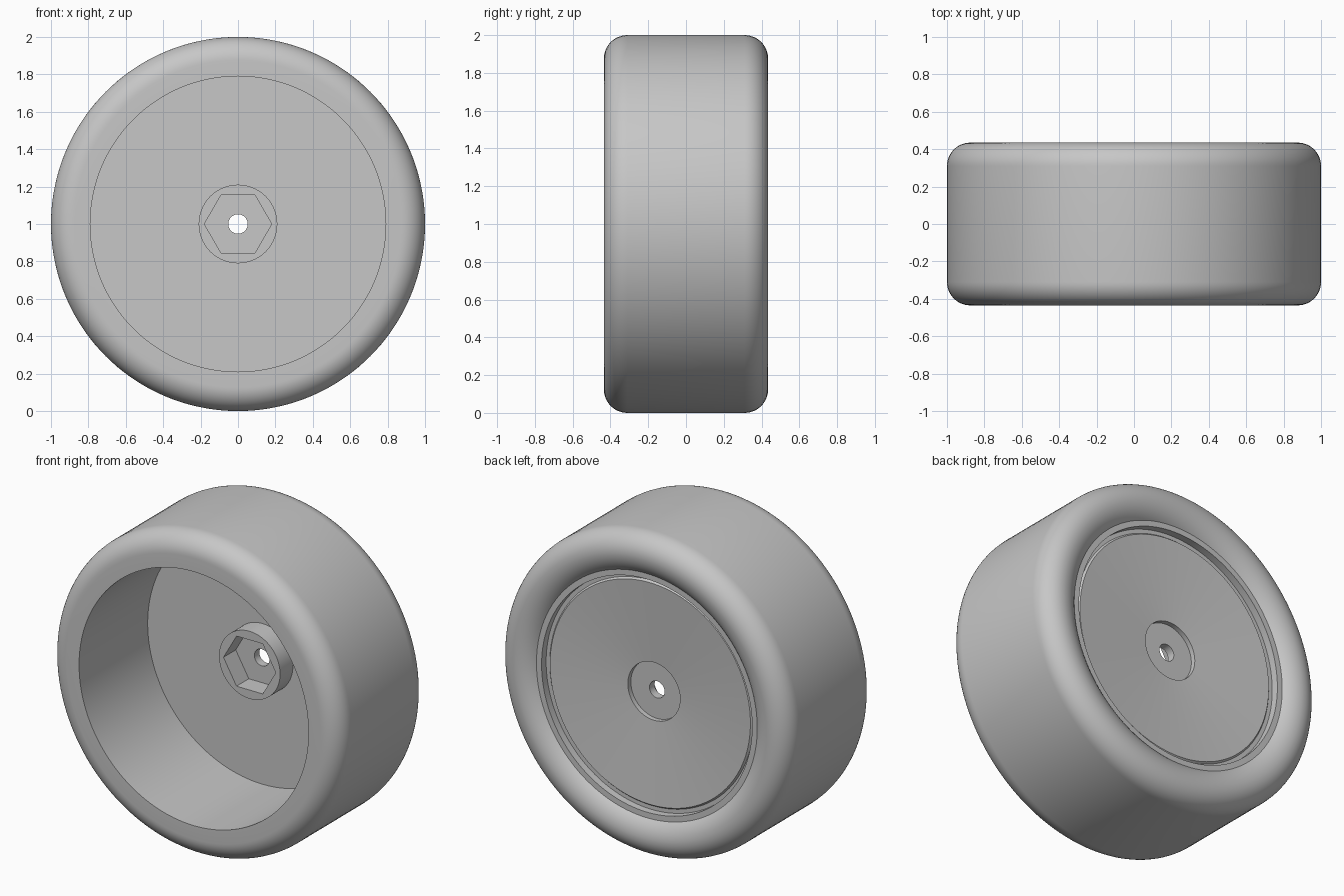
import bpy
import bmesh
import math

SEGMENTS = 144
AXLE_HEIGHT = 1.0

if "Cube" in bpy.data.objects:
    bpy.data.objects.remove(bpy.data.objects["Cube"], do_unlink=True)

grey = bpy.data.materials.new("plain grey")
grey.use_nodes = True
colour = (0.57, 0.57, 0.57, 1)
grey.diffuse_color = colour
grey.node_tree.nodes["Principled BSDF"].inputs["Base Color"].default_value = colour


def arc(r, y, radius, start, end, steps=12):
    """Profile points on a circular arc, angles in degrees from the radial axis."""
    points = []
    for i in range(steps + 1):
        a = math.radians(start + (end - start) * i / steps)
        points.append((r + radius * math.cos(a), y + radius * math.sin(a)))
    return points


def ring_radius(r, angle, hexagonal):
    """Constant for round rings, straight-sided for hexagonal ones."""
    if not hexagonal:
        return r
    corner = math.radians(30)
    return r * math.cos(corner) / math.cos(angle % (2 * corner) - corner)


def lathe(name, profile):
    """Loft rings about the y axis; profile points are (radius, y[, hexagonal])."""
    bm = bmesh.new()
    rings = []
    for r, y, *hexagonal in profile:
        ring = []
        for j in range(SEGMENTS):
            a = math.tau * j / SEGMENTS
            rr = ring_radius(r, a, bool(hexagonal))
            ring.append(bm.verts.new((rr * math.cos(a), y, AXLE_HEIGHT + rr * math.sin(a))))
        rings.append(ring)
    for near, far in zip(rings, rings[1:]):
        for j in range(SEGMENTS):
            k = (j + 1) % SEGMENTS
            bm.faces.new((near[j], far[j], far[k], near[k]))
    mesh = bpy.data.meshes.new(name)
    bm.to_mesh(mesh)
    bm.free()
    mesh.materials.append(grey)
    obj = bpy.data.objects.new(name, mesh)
    bpy.context.collection.objects.link(obj)
    bpy.ops.object.select_all(action="DESELECT")
    obj.select_set(True)
    bpy.context.view_layer.objects.active = obj
    bpy.ops.object.shade_smooth_by_angle(angle=math.radians(30))
    return obj


# Tyre: deep front opening, rounded shoulders and a rolled back lip
tyre = [(0.79, 0.24), (0.79, -0.435)]
tyre += arc(0.875, -0.31, 0.125, -90, 0)
tyre += arc(0.875, 0.31, 0.125, 0, 90)
tyre += arc(0.875, 0.278, 0.157, 90, 137)[1:]
lathe("tyre", tyre)

# Back of the wheel disc: rim ring, narrow groove, shallow dish, hub recess
disc = [tyre[-1], (0.725, 0.385), (0.725, 0.34), (0.70, 0.34), (0.69, 0.352)]
for i in range(1, 9):
    t = i / 8
    disc.append((0.69 - 0.51 * t, 0.352 - 0.037 * t))
disc += [(0.18, 0.285), (0.052, 0.285)]

# Axle hole, hexagonal socket and round boss on the front side
disc += [(0.052, 0.235), (0.18, 0.235, True), (0.18, 0.114, True)]
disc += [(0.21, 0.114), (0.21, 0.24), (0.79, 0.24)]
lathe("wheel_disc", disc)
